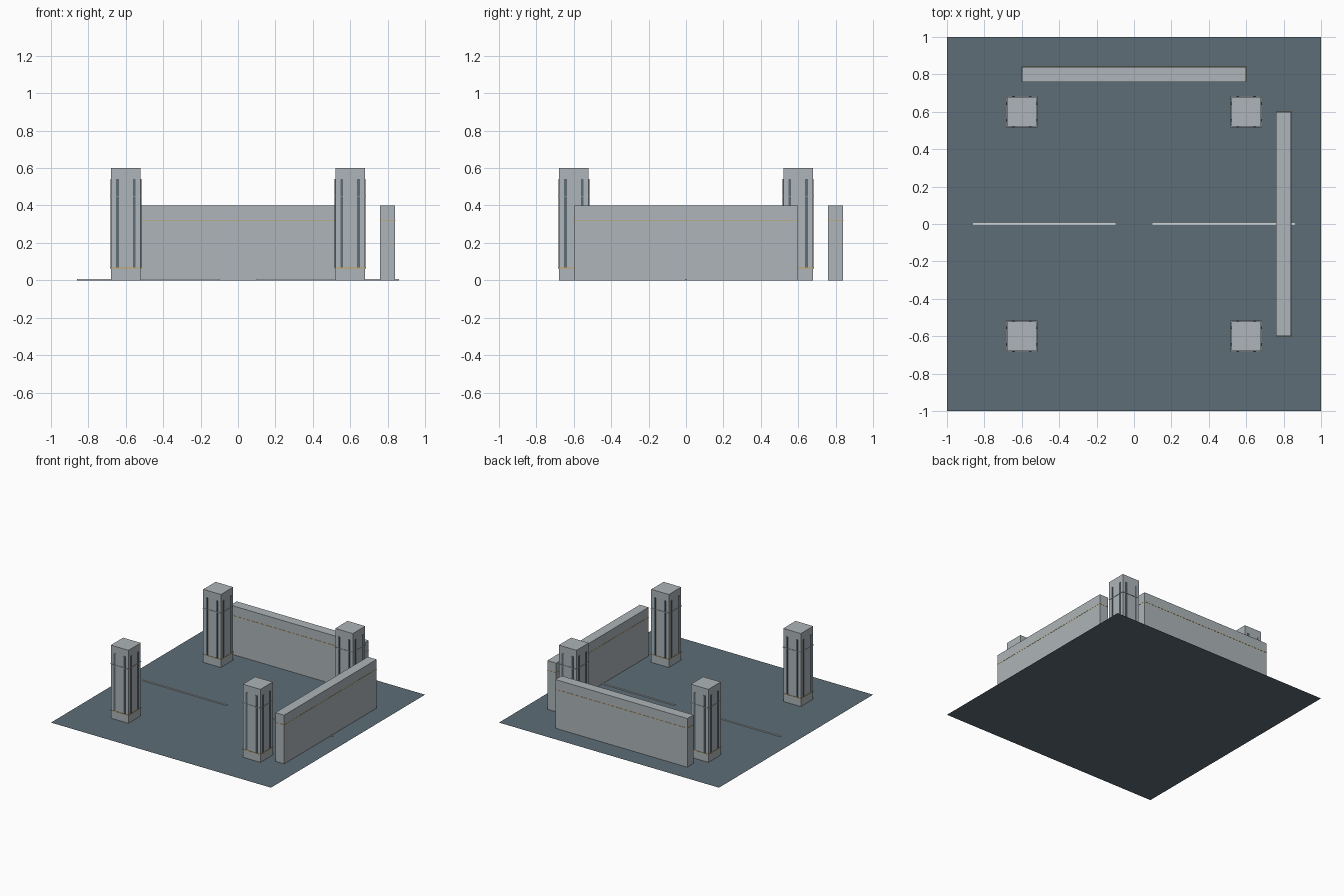
import bpy, bmesh
from mathutils import Vector

if "Cube" in bpy.data.objects:
    bpy.data.objects.remove(bpy.data.objects["Cube"])


def material(name, rgb):
    m = bpy.data.materials.new(name)
    m.diffuse_color = (*rgb, 1)
    m.use_nodes = True
    m.node_tree.nodes["Principled BSDF"].inputs["Base Color"].default_value = m.diffuse_color
    return m


SLATE = material("slate", (0.110, 0.153, 0.184))
STONE = material("pale stone", (0.42, 0.46, 0.48))
AMBER = material("amber trim", (0.62, 0.38, 0.10))
WHITE = material("line white", (0.65, 0.68, 0.68))


def boxes(name, mat, specs, open_bottom=False):
    """One object made of boxes, each given as (centre, size)."""
    bm = bmesh.new()
    for centre, size in specs:
        verts = bmesh.ops.create_cube(bm, size=1)["verts"]
        for v in verts:
            v.co = Vector(a * s + c for a, s, c in zip(v.co, size, centre))
    if open_bottom:
        bm.normal_update()
        low = [f for f in bm.faces if f.normal.z < -0.9]
        bmesh.ops.delete(bm, geom=low, context='FACES')
    mesh = bpy.data.meshes.new(name)
    bm.to_mesh(mesh)
    bm.free()
    mesh.materials.append(mat)
    obj = bpy.data.objects.new(name, mesh)
    bpy.context.collection.objects.link(obj)
    return obj


# Floor sheet
bpy.ops.mesh.primitive_plane_add(size=2)
floor = bpy.context.object
floor.name = "floor"
floor.data.materials.append(SLATE)

# Two floor marking lines
boxes("floor_lines", WHITE,
      [((s * 0.48, 0, 0.003), (0.76, 0.01, 0.006)) for s in (-1, 1)], True)

# Low walls with a thin trim line near the top
boxes("back_wall", STONE, [((0, 0.8, 0.2), (1.2, 0.08, 0.4))], True)
boxes("right_wall", STONE, [((0.8, 0, 0.2), (0.08, 1.2, 0.4))], True)
boxes("back_wall_trim", AMBER, [((0, 0.8, 0.32), (1.203, 0.083, 0.003))])
boxes("right_wall_trim", AMBER, [((0.8, 0, 0.32), (0.083, 1.203, 0.003))])

# Four corner pillars with paired dark strips on every face and thin bands
for sx, side in ((-1, "left"), (1, "right")):
    for sy, depth in ((-1, "front"), (1, "back")):
        x, y = 0.6 * sx, 0.6 * sy
        label = f"{depth}_{side}_pillar"
        boxes(label, STONE, [((x, y, 0.3), (0.16, 0.16, 0.6))], True)
        strips = []
        for o in (-0.045, 0.045):
            for s in (-0.081, 0.081):
                strips.append(((x + o, y + s, 0.303), (0.015, 0.004, 0.475)))
                strips.append(((x + s, y + o, 0.303), (0.004, 0.015, 0.475)))
        boxes(label + "_strips", SLATE, strips)
        boxes(label + "_base_band", AMBER,
              [((x, y, 0.066), (0.167, 0.167, 0.004))])
        boxes(label + "_upper_band", STONE,
              [((x, y, 0.446), (0.167, 0.167, 0.003))])
